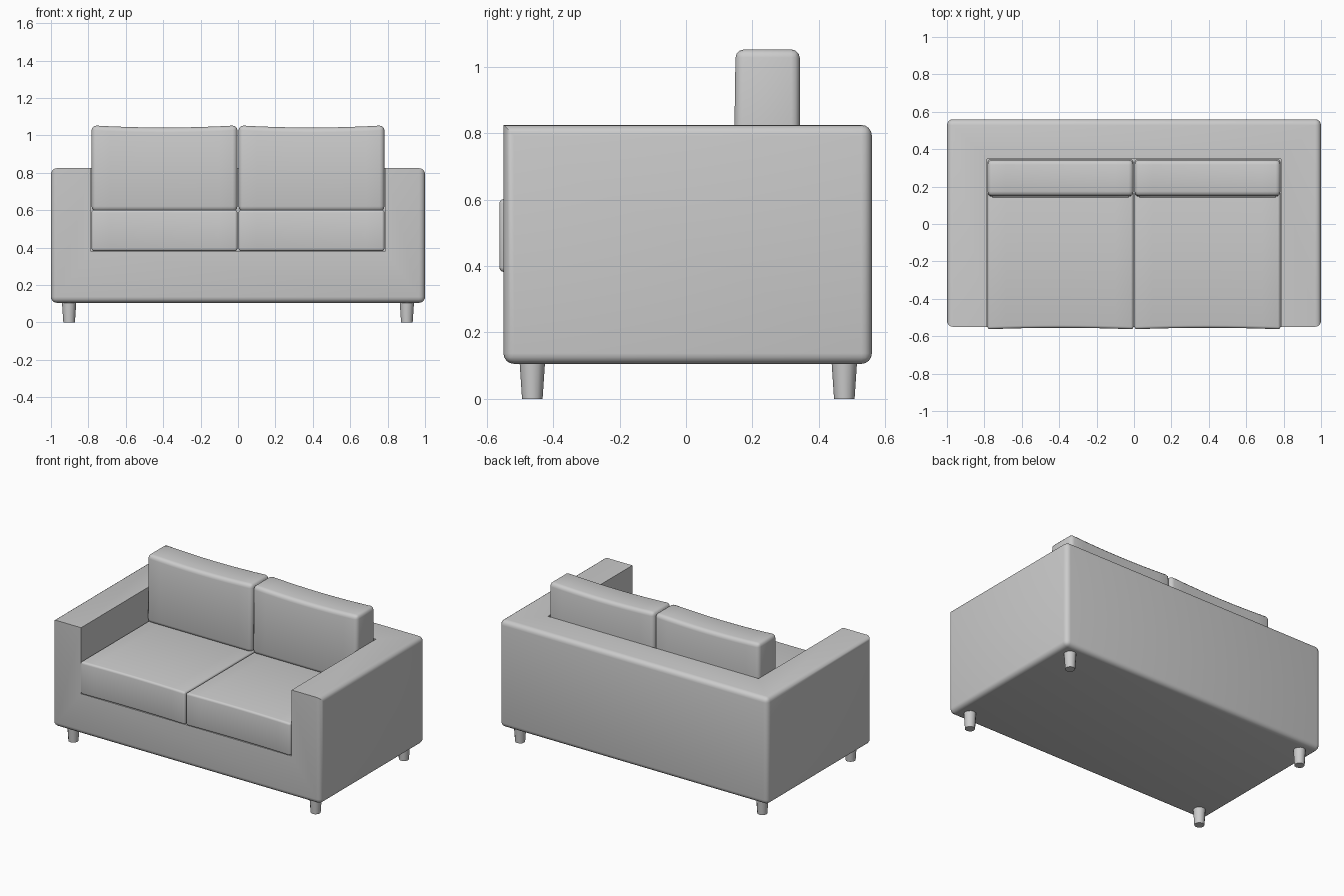
import bpy, bmesh, math

cube = bpy.data.objects.get("Cube")
if cube:
    bpy.data.objects.remove(cube, do_unlink=True)

fabric = bpy.data.materials.new("light grey fabric")
fabric.use_nodes = True
GREY = (0.6, 0.6, 0.6, 1)
fabric.diffuse_color = GREY
fabric.node_tree.nodes["Principled BSDF"].inputs["Base Color"].default_value = GREY


def box(lo, hi):
    """A bmesh box between two corners."""
    bm = bmesh.new()
    bmesh.ops.create_cube(bm, size=1)
    for v in bm.verts:
        for i in range(3):
            v.co[i] = hi[i] if v.co[i] > 0 else lo[i]
    return bm


def finish(bm, name):
    mesh = bpy.data.meshes.new(name)
    bm.to_mesh(mesh)
    bm.free()
    mesh.materials.append(fabric)
    ob = bpy.data.objects.new(name, mesh)
    bpy.context.collection.objects.link(ob)
    return ob


def activate(ob):
    bpy.ops.object.select_all(action="DESELECT")
    ob.select_set(True)
    bpy.context.view_layer.objects.active = ob


def smooth(ob):
    activate(ob)
    bpy.ops.object.shade_smooth_by_angle(angle=math.radians(40))


# Frame: rounded block, the front top edge kept sharp, with the seat well cut out
FRONT, BACK, TOP, BASE = -0.55, 0.56, 0.825, 0.105
bm = box((-1, FRONT, BASE), (1, BACK, TOP))
rounded = [e for e in bm.edges
           if not all(v.co.y < 0 and v.co.z > 0.5 for v in e.verts)]
bmesh.ops.bevel(bm, geom=rounded, offset=0.032, segments=4, profile=0.5,
                affect="EDGES", clamp_overlap=True)
frame = finish(bm, "frame")
cutter = finish(box((-0.785, -1, 0.38), (0.785, 0.348, 1.5)), "well_cutter")
cutter.hide_render = True
cut = frame.modifiers.new("seat well", "BOOLEAN")
cut.operation, cut.solver, cut.object = "DIFFERENCE", "EXACT", cutter
activate(frame)
bpy.ops.object.modifier_apply(modifier=cut.name)
bpy.data.objects.remove(cutter, do_unlink=True)
smooth(frame)


def cushion(name, lo, hi, radius, shape):
    """A rounded box, sliced across its width and gently shaped."""
    bm = box(lo, hi)
    bmesh.ops.bevel(bm, geom=bm.edges[:], offset=radius, segments=3,
                    profile=0.5, affect="EDGES")
    mid, half = (lo[0] + hi[0]) / 2, (hi[0] - lo[0]) / 2
    for i in range(-3, 4):
        bmesh.ops.bisect_plane(bm, geom=bm.verts[:] + bm.edges[:] + bm.faces[:],
                               plane_co=(mid + half * i / 4, 0, 0), plane_no=(1, 0, 0))
    for v in bm.verts:
        sag = 1 - ((v.co.x - mid) / half) ** 2
        shape(v.co, sag)
    smooth(finish(bm, name))


def shape_seat(co, sag):
    if co.y < -0.5:
        co.y += 0.008 * sag


def shape_back(co, sag):
    if co.z > 0.9:
        co.z -= 0.012 * sag
        if co.y < 0.25:
            co.y += 0.006


# Cushions, one pair on each side
for side, x0, x1 in (("right", -0.783, -0.003), ("left", 0.003, 0.783)):
    cushion(side + "_seat_cushion", (x0, -0.563, 0.382), (x1, 0.345, 0.602),
            0.014, shape_seat)
    cushion(side + "_back_cushion", (x0, 0.143, 0.595), (x1, 0.343, 1.054),
            0.026, shape_back)

# Tapered legs
for end, y in (("front", -0.463), ("back", 0.477)):
    for side, x in (("right", -0.903), ("left", 0.903)):
        bm = bmesh.new()
        bmesh.ops.create_cone(bm, cap_ends=True, segments=12, radius1=0.031,
                              radius2=0.039, depth=0.12)
        bmesh.ops.translate(bm, verts=bm.verts[:], vec=(x, y, 0.06))
        smooth(finish(bm, f"{end}_{side}_leg"))
